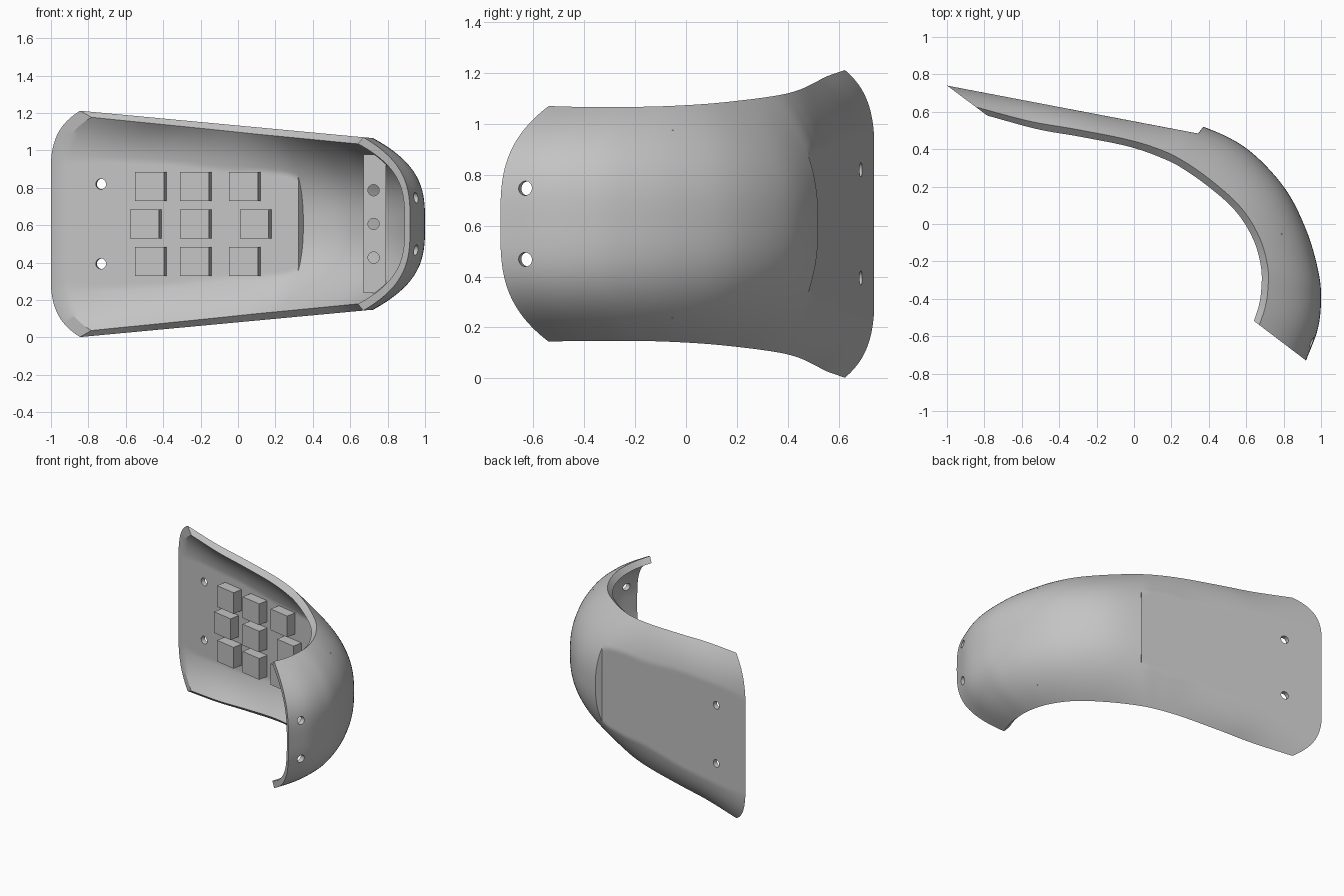
import bpy, bmesh, math
from mathutils import Vector, Matrix

if "Cube" in bpy.data.objects:
    bpy.data.objects.remove(bpy.data.objects["Cube"])

MID_Z = 0.607      # height of the symmetry plane
WALL = 0.035       # shell thickness
SLOPE = 0.191      # slant of the flat pad in plan
STEP = 5           # station where the flat pad ends
STEPS, SIDES = 8, 64

grey = bpy.data.materials.new("plain_grey")
grey.use_nodes = True
grey.diffuse_color = (0.55, 0.55, 0.55, 1)
grey.node_tree.nodes["Principled BSDF"].inputs["Base Color"].default_value = grey.diffuse_color

# Stations: spine x, y, rim x, y, squareness of the section
STATIONS = [
    (-1.005, .744, -.845, .625, 6), (-.7, .694, -.56, .55, 5),
    (-.4, .642, -.32, .508, 4.2), (-.05, .58, -.05, .455, 3.2),
    (.2, .55, .12, .405, 2.6), (.37, .52, .25, .345, 2.4),
    (.6, .405, .41, .235, 2.4), (.8, .2, .57, .09, 2.6),
    (.92, -.03, .67, -.07, 2.8), (.985, -.25, .715, -.23, 3),
    (1, -.4, .715, -.36, 3.1), (.983, -.56, .7, -.45, 3.2),
    (.92, -.73, .67, -.54, 3.2)]
LAST = len(STATIONS) - 1


def station(t):
    """Smooth interpolation between stations."""
    i = min(int(t), LAST - 1)
    f = t - i
    a, b, c, d = (Vector(STATIONS[min(max(i + k, 0), LAST)]) for k in (-1, 0, 1, 2))
    if i == 0:
        a = 2 * b - c
    if i == LAST - 1:
        d = 2 * c - b
    return b + f / 2 * ((c - a) + f * ((2 * a - 5 * b + 4 * c - d) + f * (3 * (b - c) + d - a)))


def section(t):
    """Closed C-shaped loop: outer skin, then inner skin back again."""
    sx, sy, rx, ry, power = station(t)
    spine, depth = Vector((sx, sy)), Vector((rx - sx, ry - sy))
    lo, hi = station(max(t - .05, 0)), station(min(t + .05, LAST))
    along = Vector((hi[0] - lo[0], hi[1] - lo[1])).normalized()
    inward = depth.normalized()
    offset = inward * WALL / max(abs(along.cross(inward)), .4)
    half = .605 - .0935 * (min(rx, .7) + .845)
    flat = 0
    if t < STEP:
        flat = (.74 - sy - SLOPE * (sx + 1)) / (depth.y + SLOPE * depth.x)
    outer, inner = [], []
    for k in range(SIDES + 1):
        w = 2 * k / SIDES - 1
        p = spine + depth * max(abs(w) ** power, flat)
        q = p + offset
        outer.append((p.x, p.y, MID_Z + w * half))
        inner.append((q.x, q.y, MID_Z + w * (half - WALL)))
    return outer + inner[::-1]


def finish(bm, name):
    bmesh.ops.recalc_face_normals(bm, faces=bm.faces)
    mesh = bpy.data.meshes.new(name)
    bm.to_mesh(mesh)
    bm.free()
    mesh.materials.append(grey)
    obj = bpy.data.objects.new(name, mesh)
    bpy.context.collection.objects.link(obj)
    return obj


def box(name, centre, size, turn=0):
    bm = bmesh.new()
    place = Matrix.Translation(centre) @ Matrix.Rotation(turn, 4, "Z") @ Matrix.Diagonal((*size, 1))
    bmesh.ops.create_cube(bm, size=1, matrix=place)
    return finish(bm, name)


def drill(target, name, spots, axis, radius):
    """Cut round holes through target along axis."""
    bm = bmesh.new()
    turn = Vector(axis).to_track_quat("Z", "Y").to_matrix().to_4x4()
    for spot in spots:
        bmesh.ops.create_cone(bm, cap_ends=True, segments=32, radius1=radius, radius2=radius,
                              depth=.2, matrix=Matrix.Translation(spot) @ turn)
    cutter = finish(bm, name)
    cutter.hide_render = True
    mod = target.modifiers.new(name, "BOOLEAN")
    mod.operation, mod.solver, mod.object = "DIFFERENCE", "EXACT", cutter
    bpy.context.view_layer.objects.active = target
    bpy.ops.object.modifier_apply(modifier=name)
    bpy.data.objects.remove(cutter)


# Curved shell
times = sorted([i / STEPS for i in range(LAST * STEPS + 1)] + [STEP - .01])
bm = bmesh.new()
rings = [[bm.verts.new(co) for co in section(t)] for t in times]
count = len(rings[0])
for a, b in zip(rings, rings[1:]):
    for k in range(count):
        n = (k + 1) % count
        bm.faces.new((a[k], a[n], b[n], b[k]))
for ring in (rings[0], rings[-1]):
    for k in range(SIDES):
        bm.faces.new((ring[k], ring[k + 1], ring[count - 2 - k], ring[count - 1 - k]))
shell = finish(bm, "curved_shell")

# Fixing holes at both ends of the shell
drill(shell, "pad_holes", [(-.73, .67, MID_Z + s * .213) for s in (-1, 1)], (SLOPE, 1, 0), .028)
drill(shell, "tip_holes", [(.945, -.63, MID_Z + s * .14) for s in (-1, 1)], (1, -.3, 0), .028)
bpy.ops.object.select_all(action="DESELECT")
shell.select_set(True)
bpy.context.view_layer.objects.active = shell
bpy.ops.object.shade_smooth_by_angle(angle=math.radians(30))

# Padding blocks on the inside of the flat pad
tilt = -math.atan(SLOPE)
for row, xs in ((1, (-.465, -.225, .037)), (0, (-.492, -.225, .095)), (-1, (-.465, -.225, .037))):
    for x in xs:
        y = .74 - SLOPE * (x + 1) - WALL - .033
        box("inner_block", (x, y, MID_Z + row * .2), (.157, .085, .155), tilt)

# Drilled bracket inside the bend
bracket = box("inner_bracket", (.73, -.07, MID_Z), (.12, .04, .74))
drill(bracket, "bracket_holes", [(.725, -.07, MID_Z + s * .18) for s in (-1, 0, 1)], (0, 1, 0), .03)
